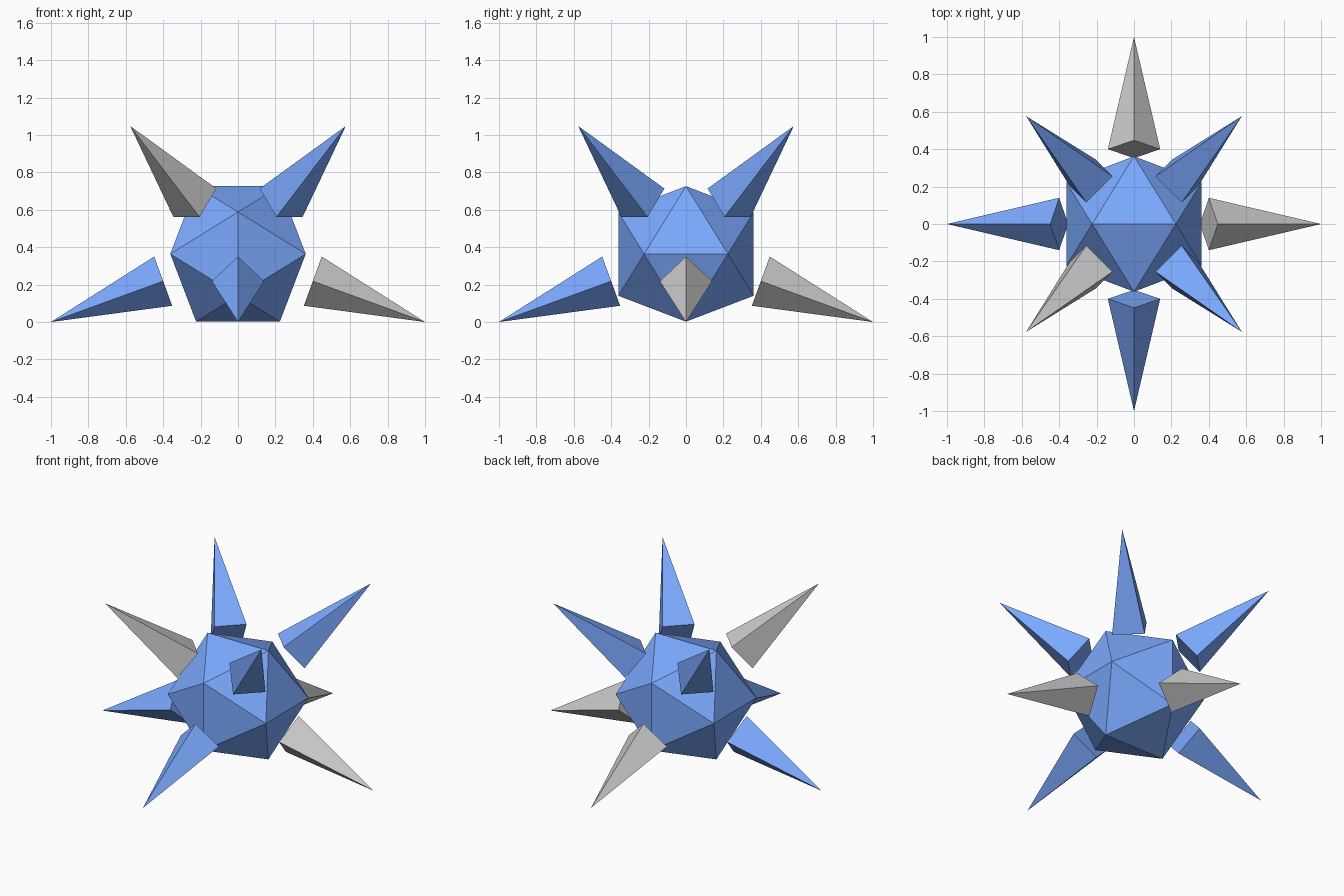
import bpy, bmesh
from math import radians
from mathutils import Matrix

if "Cube" in bpy.data.objects:
    bpy.data.objects.remove(bpy.data.objects["Cube"])

R_CORE, R_TIP, BASE_R = 0.4257, 1.0642, 0.14
CENTRE_Z = 0.364

blue = bpy.data.materials.new("blue")
blue.diffuse_color = (0.2, 0.4, 1.0, 1.0)
blue.use_nodes = True
blue.node_tree.nodes["Principled BSDF"].inputs["Base Color"].default_value = blue.diffuse_color


def add_object(name, bm, mat=None):
    bmesh.ops.recalc_face_normals(bm, faces=bm.faces)
    mesh = bpy.data.meshes.new(name)
    bm.to_mesh(mesh)
    bm.free()
    if mat:
        mesh.materials.append(mat)
    obj = bpy.data.objects.new(name, mesh)
    obj.location.z = CENTRE_Z
    bpy.context.collection.objects.link(obj)
    return obj


# Core: icosahedron as the hull of three golden rectangles
a, b = R_CORE * 0.52573, R_CORE * 0.85065
bm = bmesh.new()
for s in (-a, a):
    for t in (-b, b):
        for p in ((s, 0, t), (t, s, 0), (0, t, s)):
            bm.verts.new(p)
bmesh.ops.convex_hull(bm, input=bm.verts[:])
add_object("core", bm, blue)


# Spike: four-sided pyramid pointing radially outwards
def spike(name, azimuth, elevation, roll, mat):
    bm = bmesh.new()
    m = (Matrix.Rotation(radians(azimuth), 4, 'Z')
         @ Matrix.Rotation(radians(90 - elevation), 4, 'Y')
         @ Matrix.Rotation(radians(roll), 4, 'Z')
         @ Matrix.Translation((0, 0, (R_CORE + R_TIP) / 2)))
    bmesh.ops.create_cone(bm, cap_ends=True, segments=4, radius1=BASE_R,
                          radius2=0, depth=R_TIP - R_CORE, matrix=m)
    bmesh.ops.remove_doubles(bm, verts=bm.verts, dist=1e-5)
    add_object(name, bm, mat)


# Alternating ring: low spikes on the axes, high spikes on the diagonals
GREY = (0, 90, 225)
for i in range(8):
    az = i * 45
    mat = None if az in GREY else blue
    if i % 2 == 0:
        spike(f"lower_spike_{i // 2 + 1}", az, -20, 0, mat)
    else:
        spike(f"upper_spike_{i // 2 + 1}", az, 40, 45, mat)
